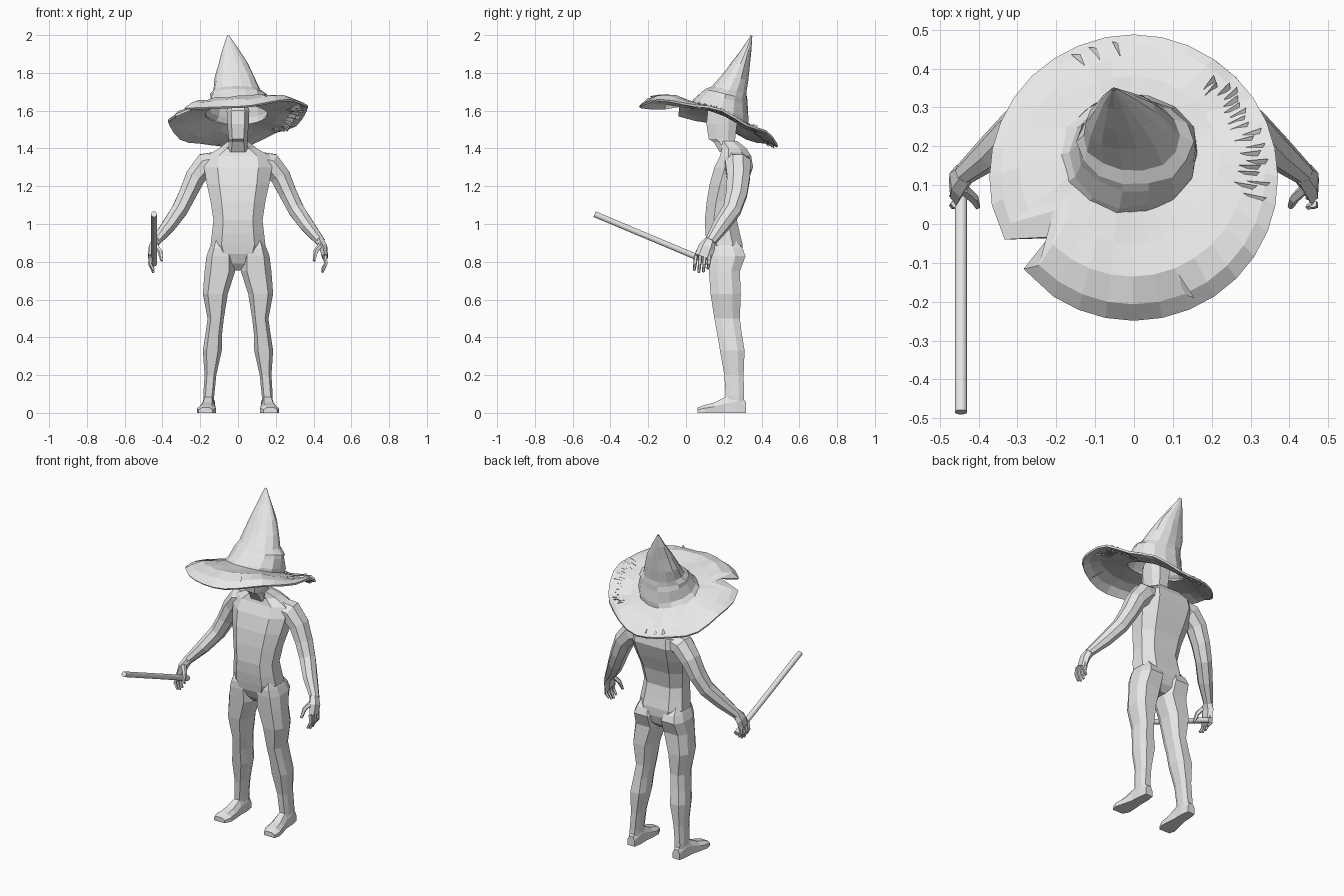
import bpy, bmesh, math, random
from mathutils import Vector

random.seed(4)
grey = bpy.data.materials.new("light_grey")
grey.diffuse_color = (0.8, 0.8, 0.8, 1)


def loft(name, rings, caps=True):
    """Bridge equal rings of points into one flat-shaded object."""
    bm = bmesh.new()
    vr = [[bm.verts.new(p) for p in r] for r in rings]
    n = len(vr[0])
    for a, b in zip(vr, vr[1:]):
        for i in range(n):
            j = (i + 1) % n
            bm.faces.new((a[i], a[j], b[j], b[i]))
    if caps:
        bm.faces.new(vr[0])
        bm.faces.new(vr[-1])
        bmesh.ops.recalc_face_normals(bm, faces=bm.faces)
    return finish(name, bm)


def finish(name, bm):
    me = bpy.data.meshes.new(name)
    bm.to_mesh(me)
    bm.free()
    me.materials.append(grey)
    ob = bpy.data.objects.new(name, me)
    bpy.context.collection.objects.link(ob)
    return ob


def octagon(z, cx, w, yf, yb, fx=0.6, fy=0.45):
    """Eight-sided level section with a wide front facet."""
    cy, d = (yf + yb) / 2, (yb - yf) / 2
    pts = [(fx, -1), (1, -fy), (1, fy), (fx, 1), (-fx, 1), (-1, fy), (-1, -fy), (-fx, -1)]
    return [(cx + w * a, cy + d * b, z) for a, b in pts]


def tube(name, path, sides=6, s=1):
    """Path entries: x, y, z, radius across, radius fore-aft; s mirrors x."""
    pts = [Vector((s * p[0], p[1], p[2])) for p in path]
    rings = []
    for i, p in enumerate(pts):
        t = (pts[min(i + 1, len(pts) - 1)] - pts[max(i - 1, 0)]).normalized()
        u = t.cross(Vector((0, 1, 0))).normalized()
        v = t.cross(u)
        ring = []
        for k in range(sides):
            a = 2 * math.pi * (k + 0.5) / sides
            ring.append(p + u * math.cos(a) * path[i][3] + v * math.sin(a) * path[i][4])
        rings.append(ring)
    return loft(name, rings)


# Torso, neck and head: z, half width, front y, back y
loft("torso", [octagon(z, 0, w, f, b) for z, w, f, b in [
    (0.755, 0.028, 0.17, 0.25), (0.79, 0.07, 0.14, 0.285), (0.84, 0.125, 0.118, 0.30),
    (0.89, 0.145, 0.11, 0.30), (0.95, 0.138, 0.103, 0.285),
    (1.02, 0.13, 0.10, 0.27), (1.12, 0.145, 0.11, 0.29),
    (1.21, 0.165, 0.125, 0.325), (1.30, 0.18, 0.15, 0.355), (1.36, 0.17, 0.18, 0.345),
    (1.40, 0.10, 0.19, 0.32), (1.44, 0.05, 0.17, 0.27)]])
loft("head", [octagon(z, 0, w, f, b) for z, w, f, b in [
    (1.38, 0.06, 0.18, 0.29), (1.435, 0.05, 0.145, 0.26), (1.45, 0.05, 0.12, 0.26),
    (1.53, 0.057, 0.108, 0.27), (1.60, 0.06, 0.115, 0.265), (1.64, 0.045, 0.15, 0.25)]])

for s, side in ((1, "left"), (-1, "right")):
    # Leg: z, centre x, half width, front y, back y
    loft(side + "_leg", [octagon(z, s * cx, w, f, b) for z, cx, w, f, b in [
        (0.93, 0.095, 0.03, 0.14, 0.25), (0.87, 0.092, 0.06, 0.119, 0.30),
        (0.83, 0.092, 0.075, 0.117, 0.315), (0.75, 0.096, 0.081, 0.122, 0.285),
        (0.63, 0.12, 0.066, 0.13, 0.29),
        (0.50, 0.118, 0.043, 0.15, 0.285), (0.42, 0.128, 0.044, 0.165, 0.295),
        (0.33, 0.136, 0.05, 0.18, 0.31), (0.20, 0.146, 0.031, 0.203, 0.305),
        (0.09, 0.155, 0.029, 0.21, 0.307), (0.03, 0.155, 0.028, 0.215, 0.31)]])
    # Foot: y, centre x, half width, top z
    loft(side + "_foot", [[(s * (cx + w), y, 0), (s * (cx + w), y, z * 0.6),
                           (s * (cx + w * 0.55), y, z), (s * (cx - w * 0.55), y, z),
                           (s * (cx - w), y, z * 0.6), (s * (cx - w), y, 0)]
                          for y, cx, w, z in [
        (0.318, 0.155, 0.024, 0.06), (0.27, 0.155, 0.032, 0.10), (0.21, 0.157, 0.033, 0.085),
        (0.15, 0.162, 0.043, 0.055), (0.10, 0.167, 0.05, 0.042), (0.062, 0.172, 0.036, 0.028)]])
    # Arm from shoulder to wrist
    tube(side + "_arm", [
        (0.09, 0.265, 1.335, 0.055, 0.07), (0.17, 0.275, 1.315, 0.068, 0.073),
        (0.225, 0.278, 1.25, 0.058, 0.066), (0.266, 0.268, 1.16, 0.05, 0.06),
        (0.308, 0.243, 1.075, 0.046, 0.052), (0.368, 0.185, 0.99, 0.04, 0.046),
        (0.438, 0.128, 0.905, 0.026, 0.03)], 8, s)
    # Palm, fingers and thumb
    tube(side + "_palm", [
        (0.432, 0.13, 0.915, 0.026, 0.03), (0.452, 0.11, 0.875, 0.024, 0.045),
        (0.46, 0.09, 0.825, 0.017, 0.045)], 6, s)
    for k in range(4):
        y = 0.052 + 0.024 * k
        drop = (0.0, 0.012, 0.008, -0.008)[k]
        tube(side + "_finger", [
            (0.46, y, 0.835, 0.012, 0.011), (0.466, y - 0.004, 0.79, 0.010, 0.010),
            (0.447, y - 0.008, 0.755 - drop, 0.007, 0.007)], 5, s)
    tube(side + "_thumb", [
        (0.438, 0.09, 0.89, 0.015, 0.015), (0.412, 0.065, 0.855, 0.013, 0.013),
        (0.403, 0.045, 0.805, 0.008, 0.008)], 5, s)

# Wand held in the right hand
tube("wand", [(-0.445, 0.14, 0.79, 0.016, 0.016), (-0.445, -0.484, 1.052, 0.016, 0.016)], 16)

# Hat crown: centre x, centre y, radius x, radius y, front z, back z
N = 32


def hat_ring(cx, cy, rx, ry, zf, zb, n=N, wob=0.0):
    ring = []
    for i in range(n):
        a = 2 * math.pi * i / n
        k = 1 + wob * random.uniform(-1, 1)
        z = (zf + zb) / 2 + (zb - zf) / 2 * math.sin(a)
        ring.append((cx + rx * k * math.cos(a), cy + ry * k * math.sin(a), z))
    return ring


crown = [(-0.01, 0.178, 0.178, 0.16, 1.638, 1.525), (0, 0.185, 0.165, 0.145, 1.66, 1.56),
         (0.005, 0.205, 0.152, 0.12, 1.70, 1.63), (0.003, 0.212, 0.15, 0.112, 1.715, 1.66),
         (-0.005, 0.228, 0.124, 0.095, 1.73, 1.69), (-0.015, 0.26, 0.105, 0.072, 1.79, 1.76),
         (-0.025, 0.288, 0.08, 0.05, 1.855, 1.84), (-0.04, 0.32, 0.045, 0.026, 1.925, 1.92),
         (-0.052, 0.347, 0.006, 0.004, 2.0, 1.995)]
loft("hat_crown", [hat_ring(*c, n=14, wob=0.045) for c in crown], caps=False)

# Hat brim: edge height every 45 degrees, starting at +x
EDGE = [1.62, 1.505, 1.41, 1.435, 1.54, 1.61, 1.618, 1.655]


def brim_point(a, t):
    q = (a / (math.pi / 4)) % 8
    i, f = int(q), q % 1
    f = f * f * (3 - 2 * f)
    edge = EDGE[i] * (1 - f) + EDGE[(i + 1) % 8] * f
    c, s = math.cos(a), math.sin(a)
    inner = Vector((-0.01 + 0.165 * c, 0.18 + 0.15 * s, 1.585 - 0.055 * s))
    outer = Vector((0.37 * c, 0.12 + 0.365 * s, edge))
    p = inner.lerp(outer, t)
    p.z += 0.3 * t * t * (1 - t) * max(0, -s) - 0.06 * t * (1 - t) * max(0, s)
    return p


rings = [[brim_point(2 * math.pi * i / N, t) for i in range(N)] for t in (0, 0.3, 0.6, 0.85, 1)]
# Notch torn into the edge
for i, xy in ((18, (-0.33, -0.04)), (19, (-0.215, -0.035)), (20, (-0.28, -0.115))):
    rings[4][i].xy = xy
for r, t in ((1, 0.12), (2, 0.25), (3, 0.36)):
    rings[r][19] = brim_point(2 * math.pi * 19 / N, t)
rings[4][19].z = rings[3][19].z
# Slight unevenness of the felt
for ring in rings[1:4]:
    for p in ring:
        p.z += random.uniform(-0.005, 0.005)
brim = loft("hat_brim", rings, caps=False)
mod = brim.modifiers.new("thickness", "SOLIDIFY")
mod.thickness = 0.012
mod.offset = 0

# Ragged tears: thin slivers lifted through the brim
bm = bmesh.new()
tears = [(math.radians(-14 + 3.4 * k), random.uniform(0.68, 0.86)) for k in range(19)]
tears += [(math.radians(d), 0.86) for d in (95, 105, 113, 292)]
for a, t in tears:
    for lift in (0.02, -0.02):
        p, q = brim_point(a, t), brim_point(a + 0.07, t + 0.07)
        m = brim_point(a + 0.02, t - 0.2)
        m.z += lift * 0.5
        q.z += lift
        bm.faces.new([bm.verts.new(v) for v in (p, q, m)])
finish("brim_tears", bm)
